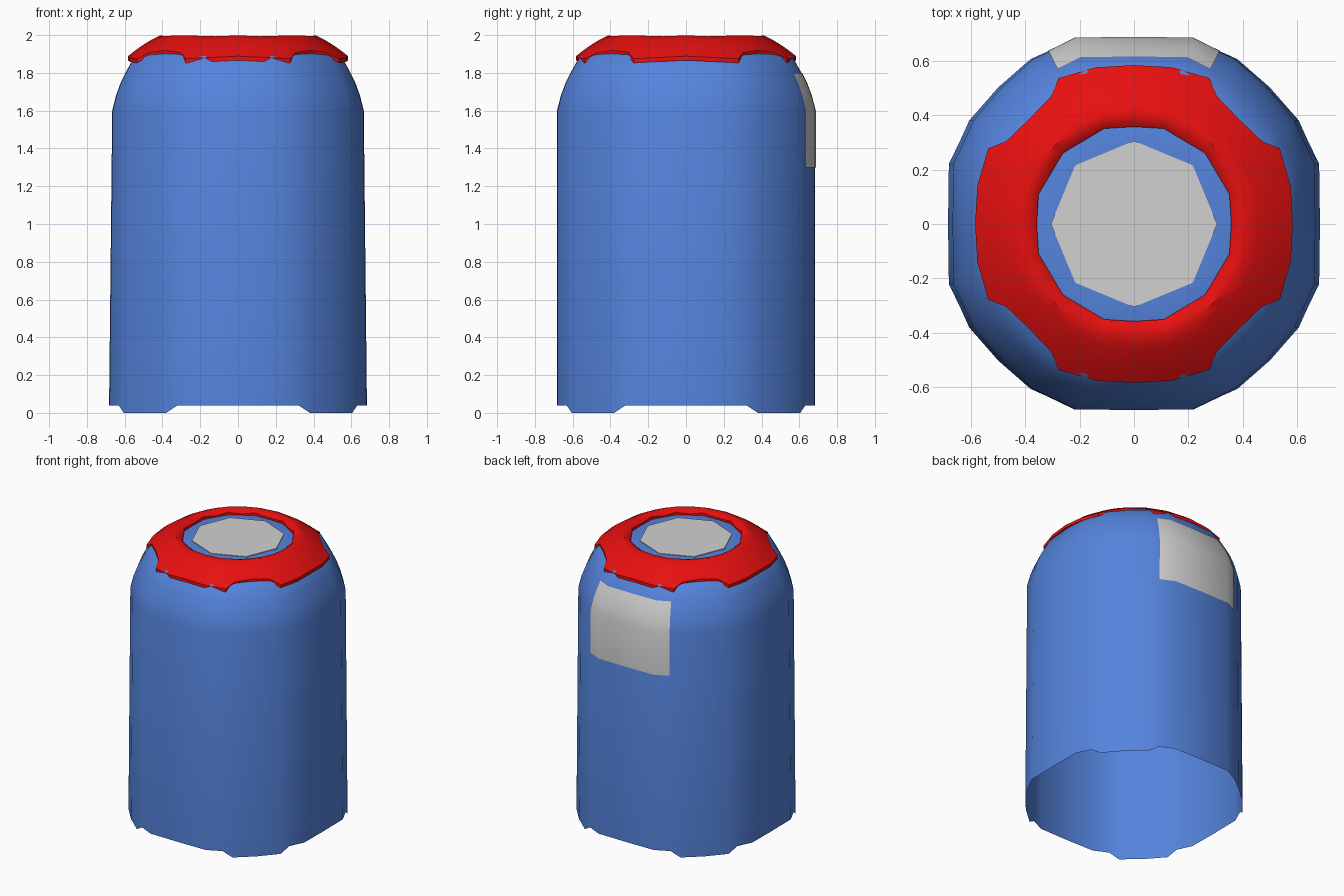
import bpy
import math

cube = bpy.data.objects.get("Cube")
if cube:
    bpy.data.objects.remove(cube, do_unlink=True)


def material(name, rgb):
    mat = bpy.data.materials.new(name)
    mat.use_nodes = True
    mat.diffuse_color = (*rgb, 1)
    mat.node_tree.nodes["Principled BSDF"].inputs["Base Color"].default_value = (*rgb, 1)
    return mat


blue = material("blue", (0.09, 0.23, 0.72))
red = material("red", (0.8, 0.005, 0.005))
grey = material("light grey", (0.64, 0.64, 0.64))


def full_loop(eighth):
    """Mirror an eighth about the diagonal, then turn it four times."""
    quarter = eighth + [(y, x) for x, y in eighth[-2:0:-1]]
    loop = []
    for turn in range(4):
        for x, y in quarter:
            loop.append((x, y))
        quarter = [(-y, x) for x, y in quarter]
    return loop


def interpolate(table, value):
    for (a, fa), (b, fb) in zip(table, table[1:]):
        if value <= b:
            t = max(0, (value - a) / (b - a))
            return fa + (fb - fa) * t
    return table[-1][1]


def loft(name, rows, mat, closed=True, cap=False, angle=35):
    """Skin a stack of rows with quads."""
    n = len(rows[0])
    verts = [p for row in rows for p in row]
    faces = []
    for r in range(len(rows) - 1):
        for i in range(n if closed else n - 1):
            j = (i + 1) % n
            faces.append((r * n + i, r * n + j, (r + 1) * n + j, (r + 1) * n + i))
    if cap:
        faces.append(tuple(range(len(verts) - n, len(verts))))
    mesh = bpy.data.meshes.new(name)
    mesh.from_pydata(verts, [], faces)
    mesh.materials.append(mat)
    obj = bpy.data.objects.new(name, mesh)
    bpy.context.collection.objects.link(obj)
    bpy.ops.object.select_all(action="DESELECT")
    obj.select_set(True)
    bpy.context.view_layer.objects.active = obj
    bpy.ops.object.shade_smooth_by_angle(angle=math.radians(angle))
    return obj


# Rounded square-ish cross-section and the dome profile (height, scale)
section = full_loop([(0.683, 0), (0.68, 0.22), (0.632, 0.32), (0.605, 0.38), (0.5, 0.5)])
profile = [(0.04, 1), (1.6, 1), (1.68, 0.97), (1.75, 0.932), (1.8, 0.895),
           (1.885, 0.825), (1.92, 0.73), (1.945, 0.62), (1.96, 0.52), (1.965, 0.43)]


def ring_at(z, grow=1.0):
    s = interpolate(profile, z) * grow
    taper = 1 - 0.025 * min(1, z / 1.6)
    return [(x * s * taper, y * s, z) for x, y in section]


# Body: open shell whose bottom edge drops to four corner feet
rows = [ring_at(z) for z, s in profile]
rows[0] = [(x, y, 0.0 if min(abs(x), abs(y)) > 0.35 else z) for x, y, z in rows[0]]
loft("body", rows, blue, cap=True)

# Back panel: thin plate following the shell
panel_columns = slice(6, 11)
panel_rows = [ring_at(z, 1.006)[panel_columns] for z in (1.3, 1.6, 1.68, 1.75, 1.8)]
loft("back_panel", panel_rows, grey, closed=False)

# Collar: lobed outer edge, rounded crest and round inner hole
outer = full_loop([(0.583, 0), (0.575, 0.14), (0.535, 0.277), (0.47, 0.303), (0.385, 0.385)])
inner = full_loop([(0.357, 0), (0.35, 0.11), (0.305, 0.185), (0.277, 0.233), (0.26, 0.26)])
crest = [(0.355, 1.968), (0.375, 1.988), (0.41, 1.999), (0.45, 1.98),
         (0.5, 1.95), (0.55, 1.915), (0.6, 1.875)]


def collar_row(t, drop=0.0):
    row = []
    for (ax, ay), (bx, by) in zip(inner, outer):
        x, y = ax + (bx - ax) * t, ay + (by - ay) * t
        row.append((x, y, interpolate(crest, math.hypot(x, y)) - drop))
    return row


collar = [collar_row(0, 0.02)]
collar += [collar_row(t) for t in (0, 0.09, 0.24, 0.42, 0.62, 0.82, 1)]
collar += [collar_row(1, 0.022), collar_row(0.82, 0.03)]
loft("collar", collar, red, angle=40)

# Top disc: octagonal plate inside the collar
bpy.ops.mesh.primitive_cylinder_add(vertices=8, radius=0.305, depth=0.008,
                                    location=(0, 0, 1.966))
disc = bpy.context.object
disc.name = "top_disc"
disc.data.materials.append(grey)
